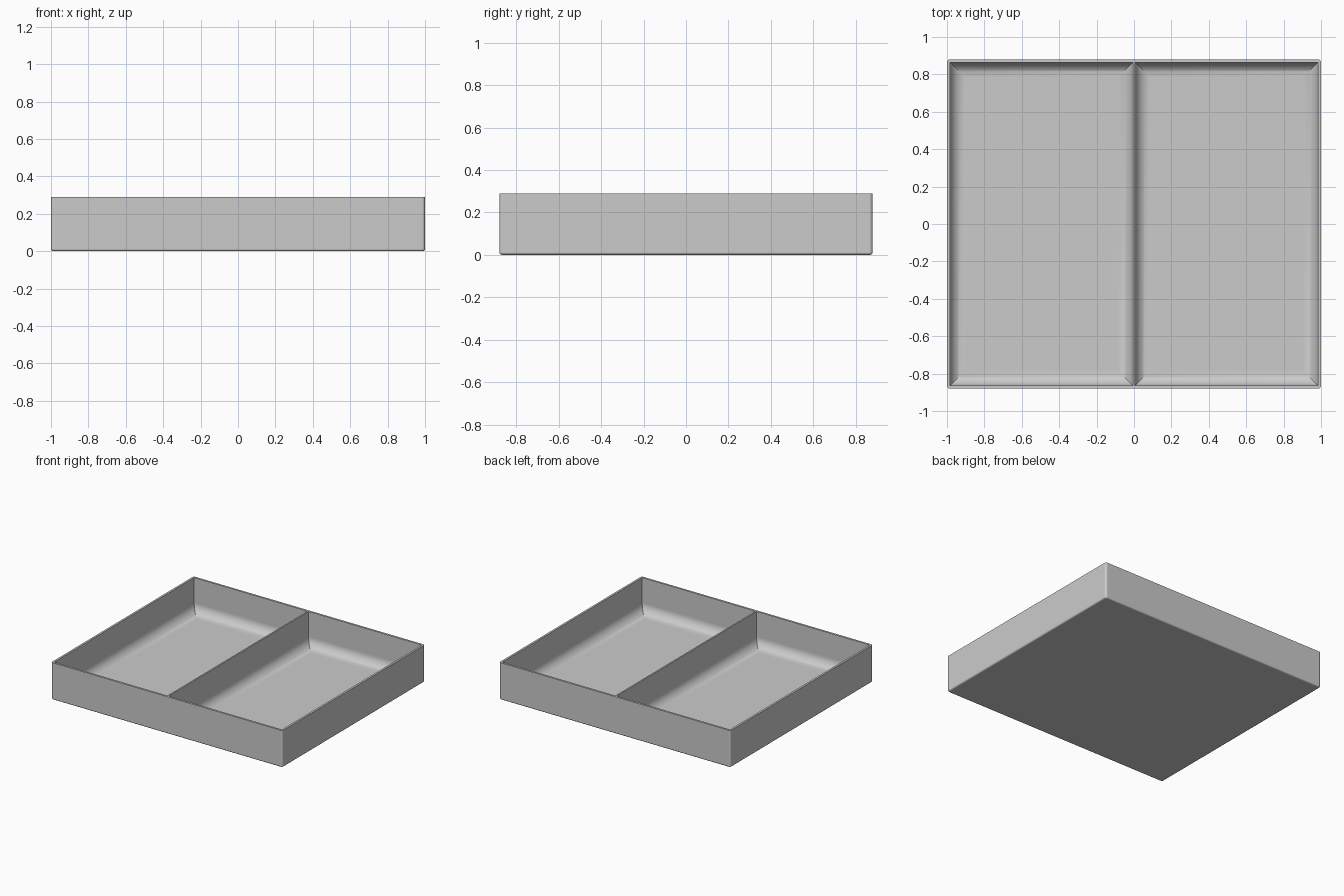
import bpy
import bmesh
from math import sin, cos, pi, radians

cube = bpy.data.objects.get("Cube")
if cube:
    bpy.data.objects.remove(cube)

# Main dimensions
HALF_X, HALF_Y, HEIGHT = 1.0, 0.88, 0.29
WALL, HALF_DIVIDER, FLOOR = 0.016, 0.006, 0.015
CORNER, FOOT, FILLET = 0.016, 0.012, 0.08

bm = bmesh.new()


def ring(cx, hx, hy, z, radius=0.0, steps=4):
    """Rectangle of vertices at height z, with optionally rounded corners."""
    verts = []
    for i, (sx, sy) in enumerate(((1, 1), (-1, 1), (-1, -1), (1, -1))):
        if radius == 0:
            verts.append(bm.verts.new((cx + sx * hx, sy * hy, z)))
            continue
        for k in range(steps + 1):
            a = (i + k / steps) * pi / 2
            verts.append(bm.verts.new((cx + sx * (hx - radius) + radius * cos(a),
                                       sy * (hy - radius) + radius * sin(a), z)))
    return verts


def skin(rings):
    """Cap the first ring, join the rings and return the edges of the last."""
    bm.faces.new(rings[0])
    for low, high in zip(rings, rings[1:]):
        for i in range(len(low)):
            j = (i + 1) % len(low)
            bm.faces.new((low[i], low[j], high[j], high[i]))
    top = rings[-1]
    return [bm.edges.get((top[i], top[i - 1])) for i in range(len(top))]


def arc(radius, steps):
    """Inset and height pairs of a quarter round, from floor to wall."""
    for k in range(steps + 1):
        a = k / steps * pi / 2
        yield radius * (1 - sin(a)), radius * (1 - cos(a))


# Outer shell with rounded corners and foot edge
outer = [ring(0, HALF_X - d, HALF_Y - d, h, CORNER - d) for d, h in arc(FOOT, 4)]
outer.append(ring(0, HALF_X, HALF_Y, HEIGHT, CORNER))
rim_edges = skin(outer)

# Two compartments with coved floors and mitred corners
half_w = (HALF_X - WALL - HALF_DIVIDER) / 2
for side in (-1, 1):
    cx = side * (HALF_DIVIDER + half_w)
    pocket = [ring(cx, half_w - d, HALF_Y - WALL - d, FLOOR + h)
              for d, h in arc(FILLET, 12)]
    pocket.append(ring(cx, half_w, HALF_Y - WALL, HEIGHT))
    rim_edges += skin(pocket)

# Flat rim and divider top
bmesh.ops.triangle_fill(bm, edges=rim_edges, use_beauty=True, normal=(0, 0, 1))
bmesh.ops.recalc_face_normals(bm, faces=bm.faces)

mesh = bpy.data.meshes.new("divided_tray")
bm.to_mesh(mesh)
bm.free()
tray = bpy.data.objects.new("divided_tray", mesh)
bpy.context.collection.objects.link(tray)

# Plain grey finish
grey = bpy.data.materials.new("light_grey")
grey.use_nodes = True
colour = (0.6, 0.6, 0.6, 1)
grey.diffuse_color = colour
grey.node_tree.nodes["Principled BSDF"].inputs["Base Color"].default_value = colour
mesh.materials.append(grey)

# Smooth coves, crisp rim and mitres
bpy.ops.object.select_all(action='DESELECT')
tray.select_set(True)
bpy.context.view_layer.objects.active = tray
bpy.ops.object.shade_smooth_by_angle(angle=radians(30))
weighted = tray.modifiers.new("flat_face_normals", 'WEIGHTED_NORMAL')
weighted.keep_sharp = True
